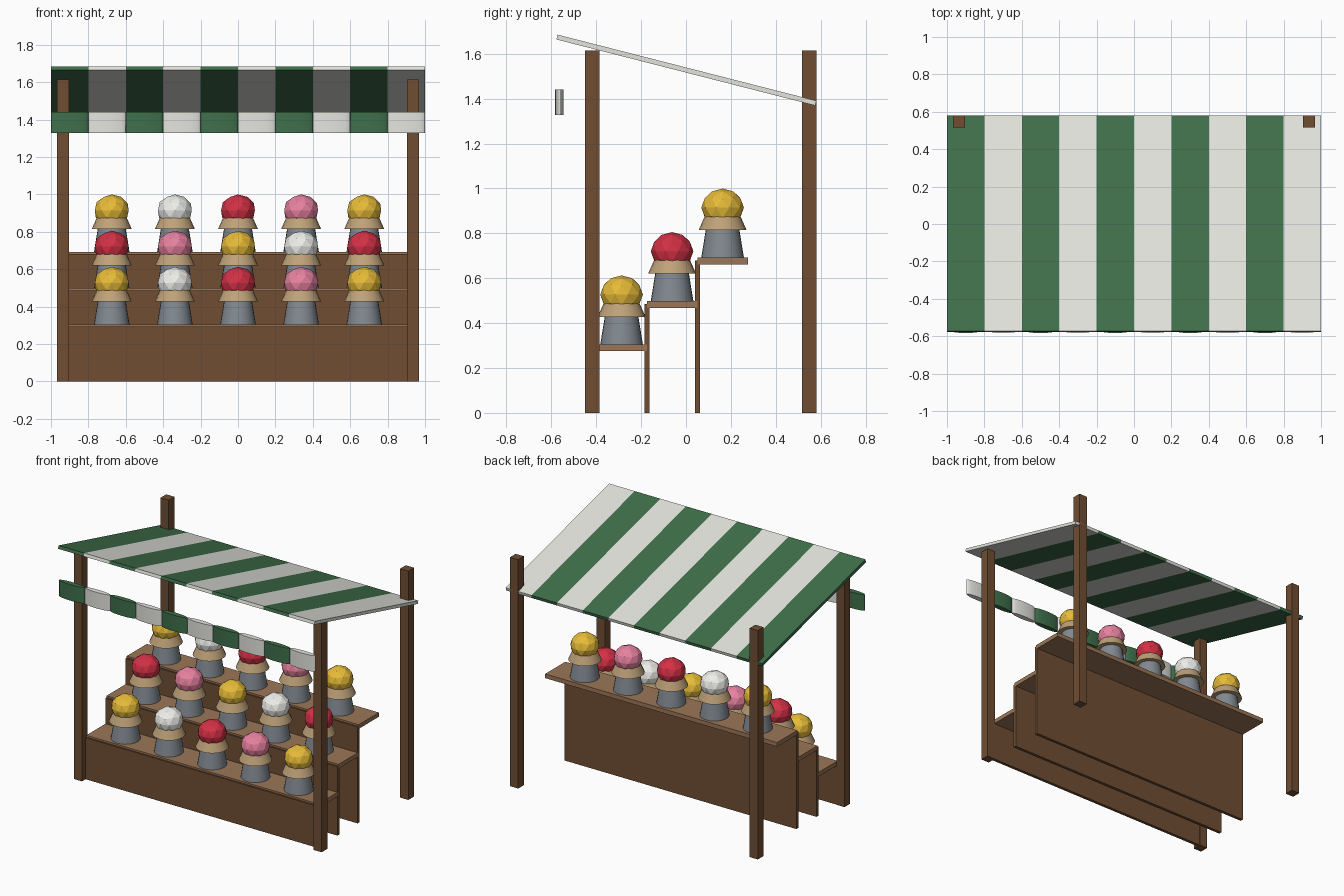
import bpy, math

if "Cube" in bpy.data.objects:
    bpy.data.objects.remove(bpy.data.objects["Cube"])

def material(name, r, g, b):
    m = bpy.data.materials.new(name)
    m.diffuse_color = (r, g, b, 1)
    m.use_nodes = True
    m.node_tree.nodes["Principled BSDF"].inputs["Base Color"].default_value = m.diffuse_color
    return m

WOOD = material("wood", 0.16, 0.075, 0.032)
SHELF = material("shelf_wood", 0.33, 0.18, 0.095)
GREEN = material("green_cloth", 0.05, 0.16, 0.07)
WHITE = material("white_cloth", 0.78, 0.78, 0.74)
METAL = material("bucket_metal", 0.22, 0.25, 0.28)
PAPER = material("wrap_paper", 0.52, 0.36, 0.19)
PETALS = [material("yellow_petals", 0.80, 0.50, 0.04),
          material("white_petals", 0.85, 0.85, 0.82),
          material("red_petals", 0.65, 0.03, 0.06),
          material("pink_petals", 0.80, 0.22, 0.35)]

def finish(name, mat):
    ob = bpy.context.object
    ob.name = name
    ob.data.materials.append(mat)
    return ob

def box(name, loc, size, mat, tilt=0):
    bpy.ops.mesh.primitive_cube_add(size=1, location=loc, rotation=(tilt, 0, 0))
    ob = finish(name, mat)
    ob.scale = size
    return ob

def cone(name, x, y, z, r1, r2, h, mat, sides=20):
    bpy.ops.mesh.primitive_cone_add(vertices=sides, radius1=r1, radius2=r2,
                                    depth=h, location=(x, y, z + h / 2))
    ob = finish(name, mat)
    bpy.ops.object.shade_smooth_by_angle(angle=math.radians(30))
    return ob

# Corner posts
for side in (-1, 1):
    for name, y in (("front_post", -0.417), ("back_post", 0.549)):
        box(name, (side * 0.935, y, 0.807), (0.064, 0.064, 1.614), WOOD)

# Stepped shelves, each with a riser board, and rows of flower buckets
for row, top in enumerate((0.305, 0.498, 0.692)):
    front = -0.398 + 0.225 * row
    box("shelf", (0, front + 0.1125, top - 0.015), (1.81, 0.225, 0.03), SHELF)
    h = top - 0.012
    box("riser_board", (0, front, h / 2), (1.81, 0.022, h), WOOD)
    y = front + 0.111
    for i in range(5):
        x = (i - 2) * 0.3375
        cone("bucket", x, y, top, 0.095, 0.069, 0.16, METAL, 24)
        cone("paper_wrap", x, y, top + 0.122, 0.107, 0.076, 0.07, PAPER)
        bpy.ops.mesh.primitive_ico_sphere_add(subdivisions=2, radius=0.095,
                                              location=(x, y, top + 0.222))
        finish("flower_bunch", PETALS[(i + 2 * row) % 4]).scale = (1, 1, 0.9)

# Striped sloping awning with a bulging valance hanging along the front
for i in range(10):
    x = -0.9 + 0.2 * i
    cloth = WHITE if i % 2 else GREEN
    box("awning_stripe", (x, 0.002, 1.527), (0.2, 1.19, 0.022), cloth, -0.25)
    ob = cone("valance_flap", x, -0.564, 1.327, 0.1, 0.1, 0.113, cloth, 16)
    ob.scale = (1, 0.19, 1)
